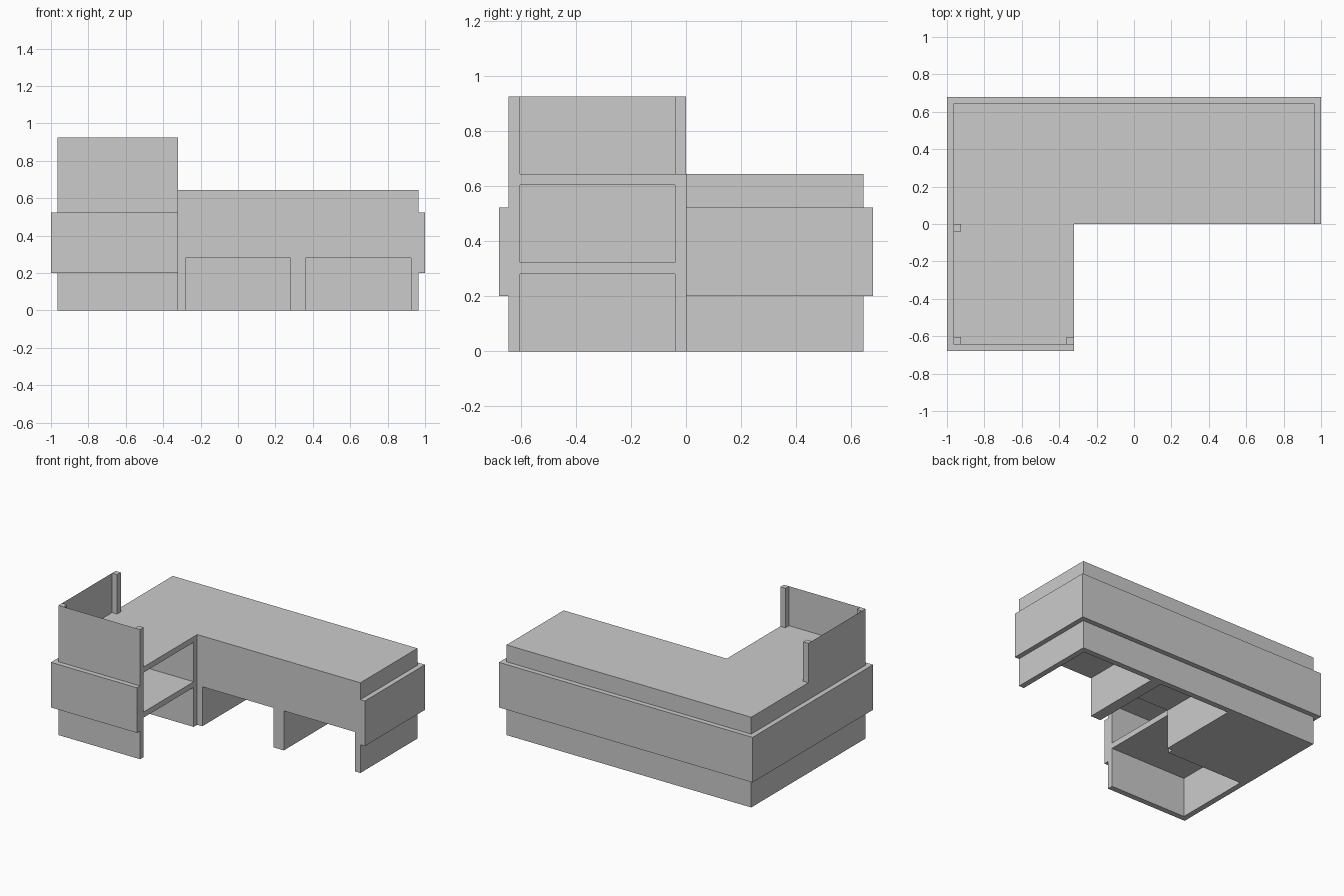
import bpy, bmesh

if "Cube" in bpy.data.objects:
    bpy.data.objects.remove(bpy.data.objects["Cube"])

U = 0.0402          # wall thickness, the module of the whole building
W, D, H = 24 * U, 16 * U, 16 * U
B = 1.0 - W         # band overhang
X0 = -8 * U         # inner face of the short wing


def finish(name, bm):
    bmesh.ops.recalc_face_normals(bm, faces=bm.faces)
    me = bpy.data.meshes.new(name)
    bm.to_mesh(me)
    bm.free()
    ob = bpy.data.objects.new(name, me)
    bpy.context.collection.objects.link(ob)
    return ob


def prism(name, outline, z0, z1):
    bm = bmesh.new()
    face = bm.faces.new([bm.verts.new((x, y, z0)) for x, y in outline])
    top = bmesh.ops.extrude_face_region(bm, geom=[face], use_keep_orig=True)["geom"]
    bmesh.ops.translate(bm, vec=(0, 0, z1 - z0),
                        verts=[g for g in top if isinstance(g, bmesh.types.BMVert)])
    return finish(name, bm)


def box(name, x0, x1, y0, y1, z0, z1):
    return prism(name, [(x0, y0), (x1, y0), (x1, y1), (x0, y1)], z0, z1)


def panel(name, a, b, z0, z1):
    bm = bmesh.new()
    bm.faces.new([bm.verts.new(c) for c in
                  [(*a, z0), (*b, z0), (*b, z1), (*a, z1)]])
    return finish(name, bm)


# L-shaped block
body = prism("building_body", [(-W, -D), (X0, -D), (X0, 0), (W, 0), (W, D), (-W, D)], 0, H)

# Rooms carved out: two bays in the long wing, two storeys in the short wing
rooms = [
    box("bay_cutter", -7 * U, 7 * U, -0.1, D - U, -0.1, 7 * U),
    box("bay_cutter", 9 * U, W - U, -0.1, D - U, -0.1, 7 * U),
    box("lower_room_cutter", -W + U, X0 + 0.1, -D + U, -U, -0.1, 7 * U),
    box("upper_room_cutter", -W + U, X0 + 0.1, -D + U, -U, 8 * U, 15 * U),
]
bpy.context.view_layer.objects.active = body
for room in rooms:
    mod = body.modifiers.new("room", 'BOOLEAN')
    mod.operation = 'DIFFERENCE'
    mod.solver = 'EXACT'
    mod.object = room
    bpy.ops.object.modifier_apply(modifier=mod.name)
    bpy.data.objects.remove(room)

# Projecting band around the outer walls
P, Q = W + B, D + B
prism("wall_band", [(P, 0), (P, Q), (-P, Q), (-P, -Q), (X0, -Q), (X0, -D),
                    (-W, -D), (-W, D), (W, D), (W, 0)], 5 * U, 13 * U)

# Roof terrace posts and thin screens between them
TOP = 23 * U
for name, x, y in [("inner_post", -W, -U), ("corner_post", -W, -D), ("outer_post", X0 - U, -D)]:
    box(name, x, x + U, y, y + U, H, TOP)
panel("left_screen", (-W, -D + U), (-W, -U), H, TOP)
panel("front_screen", (-W + U, -D), (X0 - U, -D), H, TOP)
